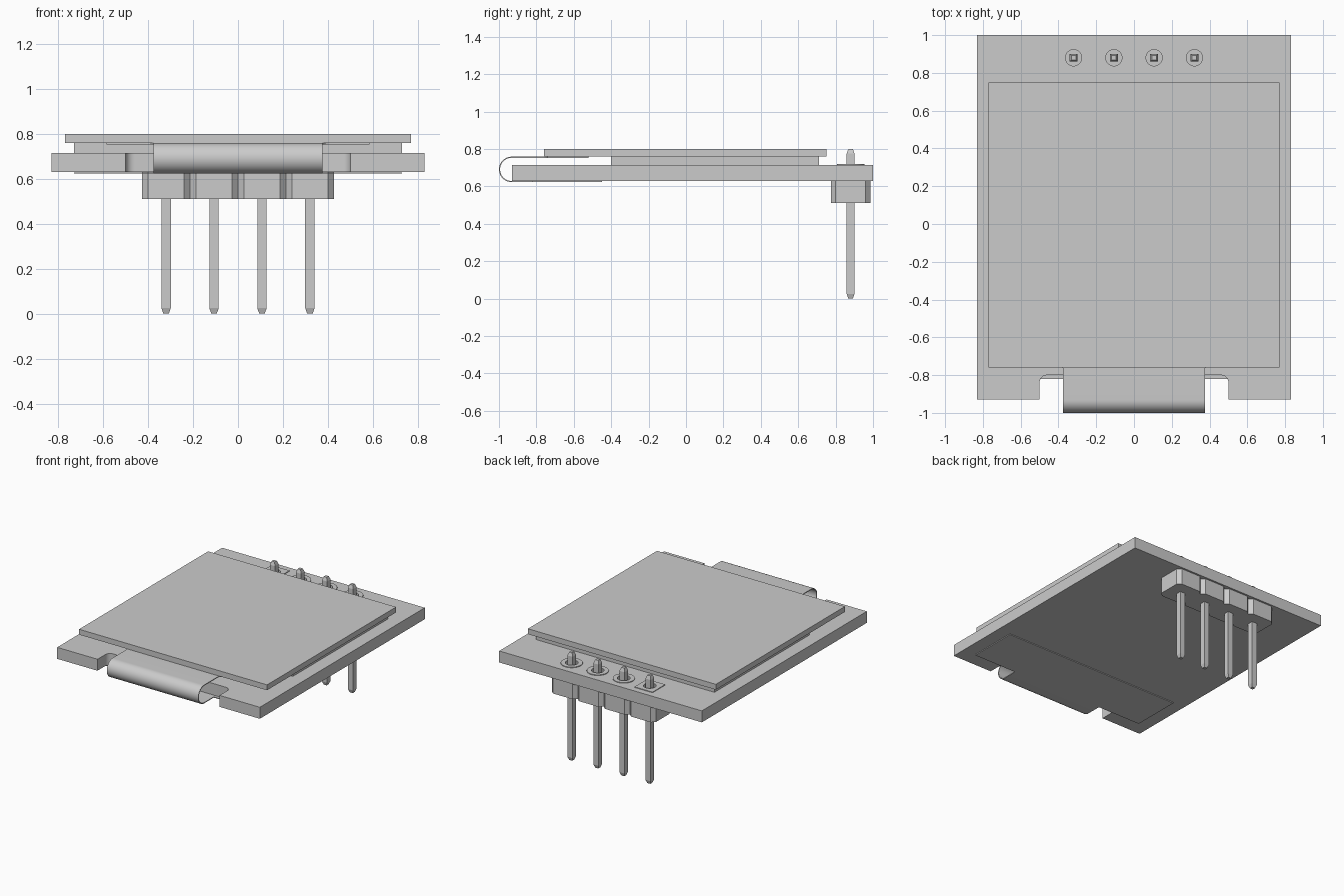
import bpy, bmesh, math
from mathutils import Matrix

if "Cube" in bpy.data.objects:
    bpy.data.objects.remove(bpy.data.objects["Cube"])

PITCH, ROW_Y = 0.2133, 0.88
PINS = [(i - 1.5) * PITCH for i in range(4)]


def plate(name, loops, z0, z1, matrix=None, smooth=False):
    """Extrude closed 2D outlines (inner loops become holes) from z0 to z1."""
    cu = bpy.data.curves.new(name, 'CURVE')
    cu.dimensions = '2D'
    cu.fill_mode = 'BOTH'
    cu.extrude = (z1 - z0) / 2
    for pts in loops:
        sp = cu.splines.new('POLY')
        sp.points.add(len(pts) - 1)
        for p, (x, y) in zip(sp.points, pts):
            p.co = (x, y, 0, 1)
        sp.use_cyclic_u = True
    tmp = bpy.data.objects.new(name + "_outline", cu)
    bpy.context.collection.objects.link(tmp)
    dg = bpy.context.evaluated_depsgraph_get()
    me = bpy.data.meshes.new_from_object(tmp.evaluated_get(dg))
    bpy.data.objects.remove(tmp)
    me.transform(Matrix.Translation((0, 0, (z0 + z1) / 2)))
    if matrix:
        me.transform(matrix)
    bm = bmesh.new()
    bm.from_mesh(me)
    bmesh.ops.remove_doubles(bm, verts=bm.verts, dist=1e-5)
    bmesh.ops.recalc_face_normals(bm, faces=bm.faces)
    for f in bm.faces:
        f.smooth = False
    bm.to_mesh(me)
    bm.free()
    me.name = name
    ob = bpy.data.objects.new(name, me)
    bpy.context.collection.objects.link(ob)
    if smooth:
        bpy.ops.object.select_all(action='DESELECT')
        ob.select_set(True)
        bpy.context.view_layer.objects.active = ob
        bpy.ops.object.shade_smooth_by_angle(angle=math.radians(30))
    return ob


def rect(x0, x1, y0, y1):
    return [(x0, y0), (x1, y0), (x1, y1), (x0, y1)]


def arc(cx, cy, r, a0, a1, n):
    return [(cx + r * math.cos(math.radians(a0 + (a1 - a0) * i / n)),
             cy + r * math.sin(math.radians(a0 + (a1 - a0) * i / n)))
            for i in range(n + 1)]


def circle(cx, cy, r, n=32):
    return arc(cx, cy, r, 0, 360, n)[:-1]


def mirrored(half):
    """Complete a right-hand outline with its mirror image."""
    return half + [(-x, y) for x, y in reversed(half)]


# Circuit board with cable cut-out and pin holes
board = mirrored([(0.83, 1.0), (0.83, -0.93), (0.5, -0.93)]
                 + arc(0.46, -0.84, 0.04, 0, 90, 6))
holes = [circle(x, ROW_Y, 0.043) for x in PINS]
plate("circuit_board", [board] + holes, 0.63, 0.715, smooth=True)

# Display: lower and upper glass
plate("lower_glass", [rect(-0.73, 0.73, -0.40, 0.71)], 0.715, 0.76)
plate("upper_glass", [rect(-0.77, 0.77, -0.76, 0.75)], 0.76, 0.80)

# Flat cable: wide ends above and below the board
top_end = mirrored([(0.585, -0.52), (0.585, -0.74)]
                   + arc(0.41, -0.775, 0.035, 90, 180, 6))
plate("cable_top_end", [top_end], 0.753, 0.759)
plate("cable_bottom_end", [rect(-0.73, 0.73, -0.82, -0.45)], 0.623, 0.629)

# Flat cable: folded strip, profile in the side plane
R, T = 0.068, 0.006
CY, CZ = -1 + R, 0.691
fold = ([(-0.74, CZ + R)] + arc(CY, CZ, R, 90, 270, 24) + [(-0.82, CZ - R)]
        + [(-0.82, CZ - R + T)] + arc(CY, CZ, R - T, 270, 90, 24) + [(-0.74, CZ + R - T)])
side_plane = Matrix(((0, 0, 1, 0), (1, 0, 0, 0), (0, 1, 0, 0), (0, 0, 0, 1)))
plate("cable_fold", [fold], -0.375, 0.375, side_plane, smooth=True)

# Header housing: row of chamfered blocks
h, c, d = PITCH / 2, 0.026, 0.106
front = []
for x in PINS:
    front += [(x - h, ROW_Y - d + c), (x - h + c, ROW_Y - d),
              (x + h - c, ROW_Y - d), (x + h, ROW_Y - d + c)]
# neighbouring blocks share their valley point
front = [p for i, p in enumerate(front) if i % 4 != 0 or i == 0]
back = [(x, 2 * ROW_Y - y) for x, y in reversed(front)]
plate("header_housing", [front + back], 0.51, 0.63)

# Solder pads: first one square, the rest round
for i, x in enumerate(PINS):
    s = 0.074
    outer = rect(x - s, x + s, ROW_Y - s, ROW_Y + s) if i == 0 else circle(x, ROW_Y, s)
    plate(f"solder_pad_{i + 1}", [outer, circle(x, ROW_Y, 0.043)], 0.713, 0.72, smooth=True)

# Header pins: square bars with tapered tips
for i, x in enumerate(PINS):
    bm = bmesh.new()
    rings = []
    for z, w in ((0, 0.012), (0.025, 0.021), (0.775, 0.021), (0.80, 0.012)):
        rings.append([bm.verts.new((x + a * w, ROW_Y + b * w, z))
                      for a, b in ((-1, -1), (1, -1), (1, 1), (-1, 1))])
    for lo, hi in zip(rings, rings[1:]):
        for k in range(4):
            n = (k + 1) % 4
            bm.faces.new((lo[k], lo[n], hi[n], hi[k]))
    bm.faces.new(rings[0][::-1])
    bm.faces.new(rings[-1])
    me = bpy.data.meshes.new(f"header_pin_{i + 1}")
    bm.to_mesh(me)
    bm.free()
    bpy.context.collection.objects.link(bpy.data.objects.new(me.name, me))
